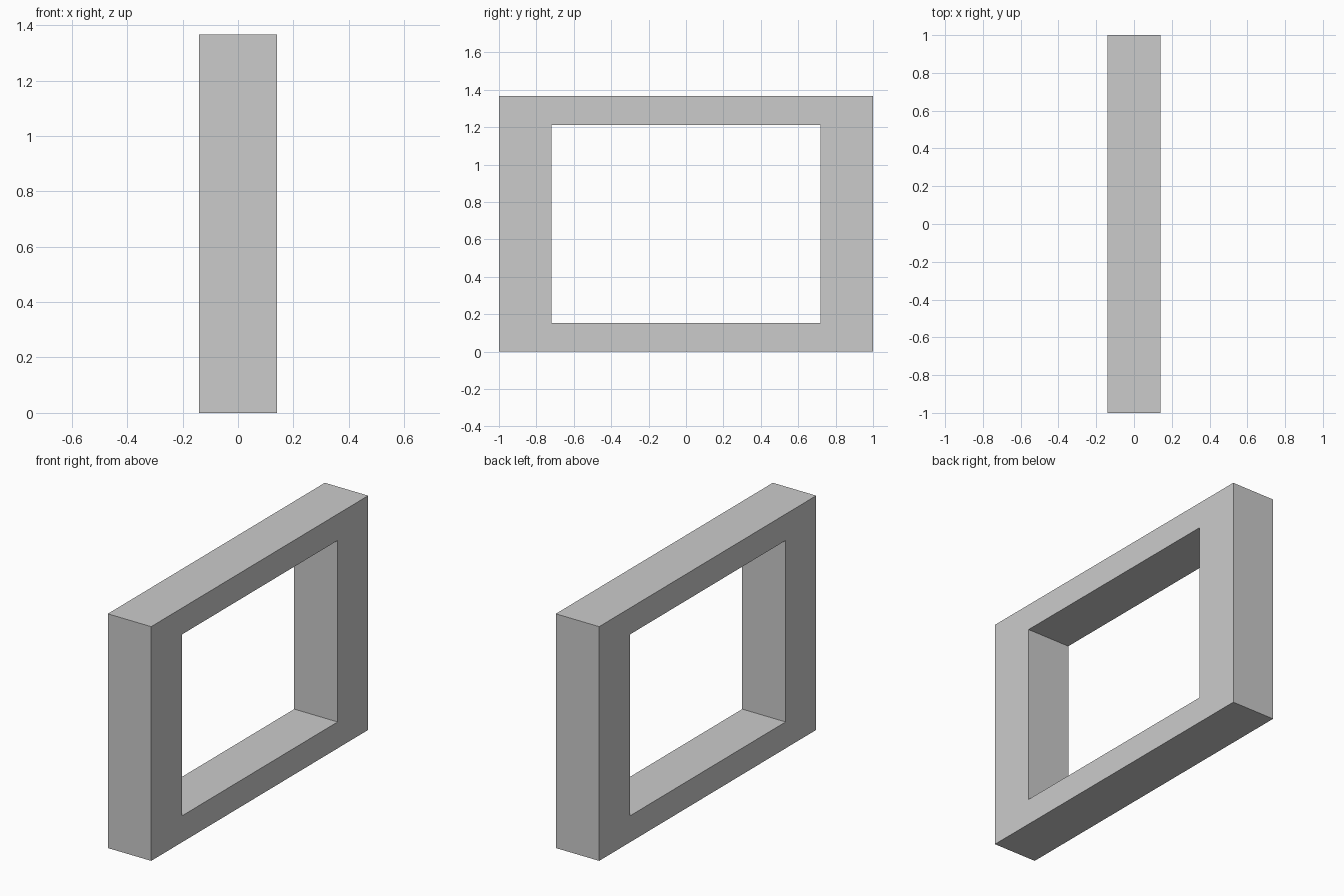
import bpy
import bmesh

if "Cube" in bpy.data.objects:
    bpy.data.objects.remove(bpy.data.objects["Cube"])

HALF_DEPTH = 0.14
HEIGHT = 1.366
RAIL = 0.154      # thickness of top and bottom rails
INNER = 0.718     # half width of the opening

# C-shaped profile of one half, in (y, z), open at the centre seam
profile = [(0, 0), (1, 0), (1, HEIGHT), (0, HEIGHT),
           (0, HEIGHT - RAIL), (INNER, HEIGHT - RAIL), (INNER, RAIL), (0, RAIL)]

bm = bmesh.new()
back = [bm.verts.new((-HALF_DEPTH, y, z)) for y, z in profile]
front = [bm.verts.new((HALF_DEPTH, y, z)) for y, z in profile]

# Front and back faces: bottom rail, post side, top rail
for ring in (back, front):
    for quad in ((0, 1, 6, 7), (1, 2, 5, 6), (2, 3, 4, 5)):
        bm.faces.new([ring[i] for i in quad])

# Outer and inner walls, leaving the rail ends open at the seam
for i in (0, 1, 2, 4, 5, 6):
    bm.faces.new((back[i], back[i + 1], front[i + 1], front[i]))

bmesh.ops.recalc_face_normals(bm, faces=bm.faces)
mesh = bpy.data.meshes.new("frame")
bm.to_mesh(mesh)
bm.free()

frame = bpy.data.objects.new("frame", mesh)
bpy.context.collection.objects.link(frame)

# Mirrored second half, kept unwelded so the seam remains
mirror = frame.modifiers.new("Mirror", 'MIRROR')
mirror.use_axis = (False, True, False)
mirror.use_mirror_merge = False
